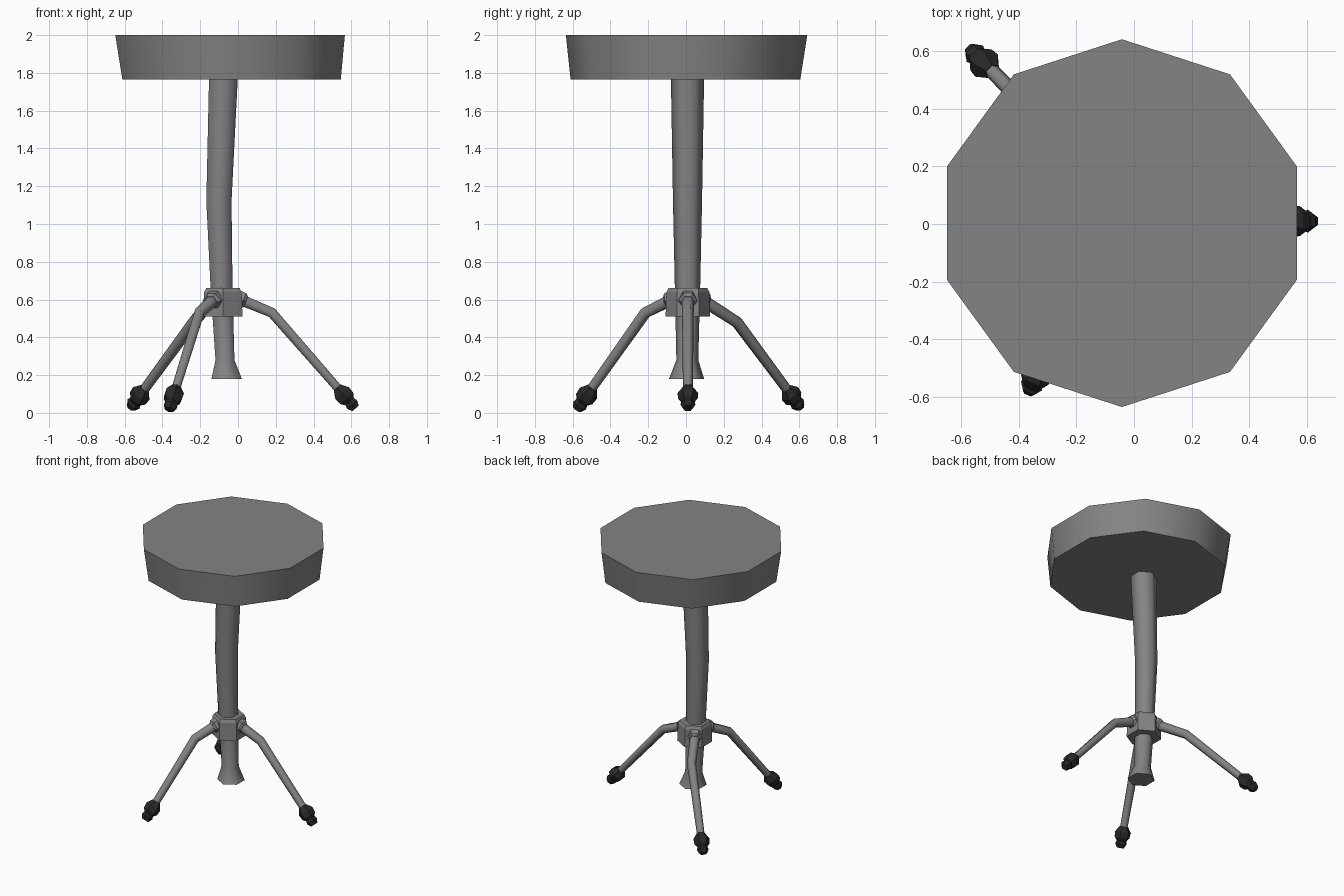
import bpy, bmesh, math
from mathutils import Vector

if "Cube" in bpy.data.objects:
    bpy.data.objects.remove(bpy.data.objects["Cube"])


def material(name, rgb):
    m = bpy.data.materials.new(name)
    m.diffuse_color = (*rgb, 1)
    m.use_nodes = True
    m.node_tree.nodes["Principled BSDF"].inputs["Base Color"].default_value = m.diffuse_color
    return m


GREY = material("worn grey metal", (0.23, 0.23, 0.23))
BLACK = material("black rubber", (0.022, 0.022, 0.022))


def loft(name, points, radii, sides, mat, phase=0.0, vertical=False, smooth=0):
    """Skin polygon rings along a path and cap both ends."""
    pts = [Vector(p) for p in points]
    bm = bmesh.new()
    rings = []
    for i, (p, r) in enumerate(zip(pts, radii)):
        if vertical:
            u, v = Vector((1, 0, 0)), Vector((0, 1, 0))
        else:
            back = (p - pts[i - 1]).normalized() if i else Vector()
            ahead = (pts[i + 1] - p).normalized() if i < len(pts) - 1 else Vector()
            d = (back + ahead).normalized()
            u = Vector((0, 0, 1)).cross(d).normalized()
            v = d.cross(u)
        ring = []
        for k in range(sides):
            a = math.radians(phase) + math.tau * k / sides
            ring.append(bm.verts.new(p + r * (math.cos(a) * u + math.sin(a) * v)))
        rings.append(ring)
    for a, b in zip(rings, rings[1:]):
        for k in range(sides):
            j = (k + 1) % sides
            bm.faces.new((a[k], a[j], b[j], b[k]))
    bm.faces.new(rings[0][::-1])
    bm.faces.new(rings[-1])
    bmesh.ops.recalc_face_normals(bm, faces=bm.faces)
    me = bpy.data.meshes.new(name)
    bm.to_mesh(me)
    bm.free()
    me.materials.append(mat)
    ob = bpy.data.objects.new(name, me)
    bpy.context.collection.objects.link(ob)
    if smooth:
        bpy.ops.object.select_all(action='DESELECT')
        ob.select_set(True)
        bpy.context.view_layer.objects.active = ob
        bpy.ops.object.shade_smooth_by_angle(angle=math.radians(smooth))
    return ob


# Ten-sided seat, slightly wider at the top
loft("seat", [(-0.034, -0.003, 1.765), (-0.042, 0.003, 2.0)], [0.608, 0.639],
     10, GREY, 90, True, 40)

# Bent centre post with a flared lower end
loft("post",
     [(-0.06, 0.003, 0.18), (-0.069, 0.007, 0.28), (-0.087, 0.008, 0.66),
      (-0.101, 0.008, 1.12), (-0.077, 0.008, 1.78)],
     [0.093, 0.058, 0.067, 0.077, 0.088], 6, GREY, 90, True, 65)

# Six-sided hub with a chamfered top
loft("hub", [(-0.078, 0.01, 0.51), (-0.08, 0.01, 0.64), (-0.08, 0.01, 0.662)],
     [0.118, 0.114, 0.102], 6, GREY, 90, True)

# Legs: root on hub, knee, ankle (foot start)
legs = {
    "right": [(0.0, 0.01, 0.605), (0.18, 0.01, 0.53), (0.525, 0.01, 0.135)],
    "front": [(-0.12, -0.065, 0.605), (-0.205, -0.215, 0.53), (-0.327, -0.495, 0.135)],
    "back": [(-0.13, 0.075, 0.605), (-0.235, 0.27, 0.48), (-0.492, 0.53, 0.13)],
}
foot_profile = [(0, 0.028), (0.04, 0.055), (0.078, 0.052), (0.1, 0.034),
                (0.12, 0.04), (0.148, 0.026)]
for side, path in legs.items():
    root, knee, ankle = (Vector(p) for p in path)
    out = (knee - root).normalized()
    down = (ankle - knee).normalized()
    # Hexagonal nut where the leg meets the hub
    loft(side + "_nut", [root, root + out * 0.03, root + out * 0.045],
         [0.05, 0.05, 0.036], 6, GREY, 0)
    # Bent rod
    loft(side + "_leg", [root, knee, ankle + down * 0.02],
         [0.034, 0.031, 0.026], 6, GREY, 0, False, 65)
    # Turned rubber foot
    loft(side + "_foot", [ankle + down * t for t, _ in foot_profile],
         [r for _, r in foot_profile], 6, BLACK, 0)
